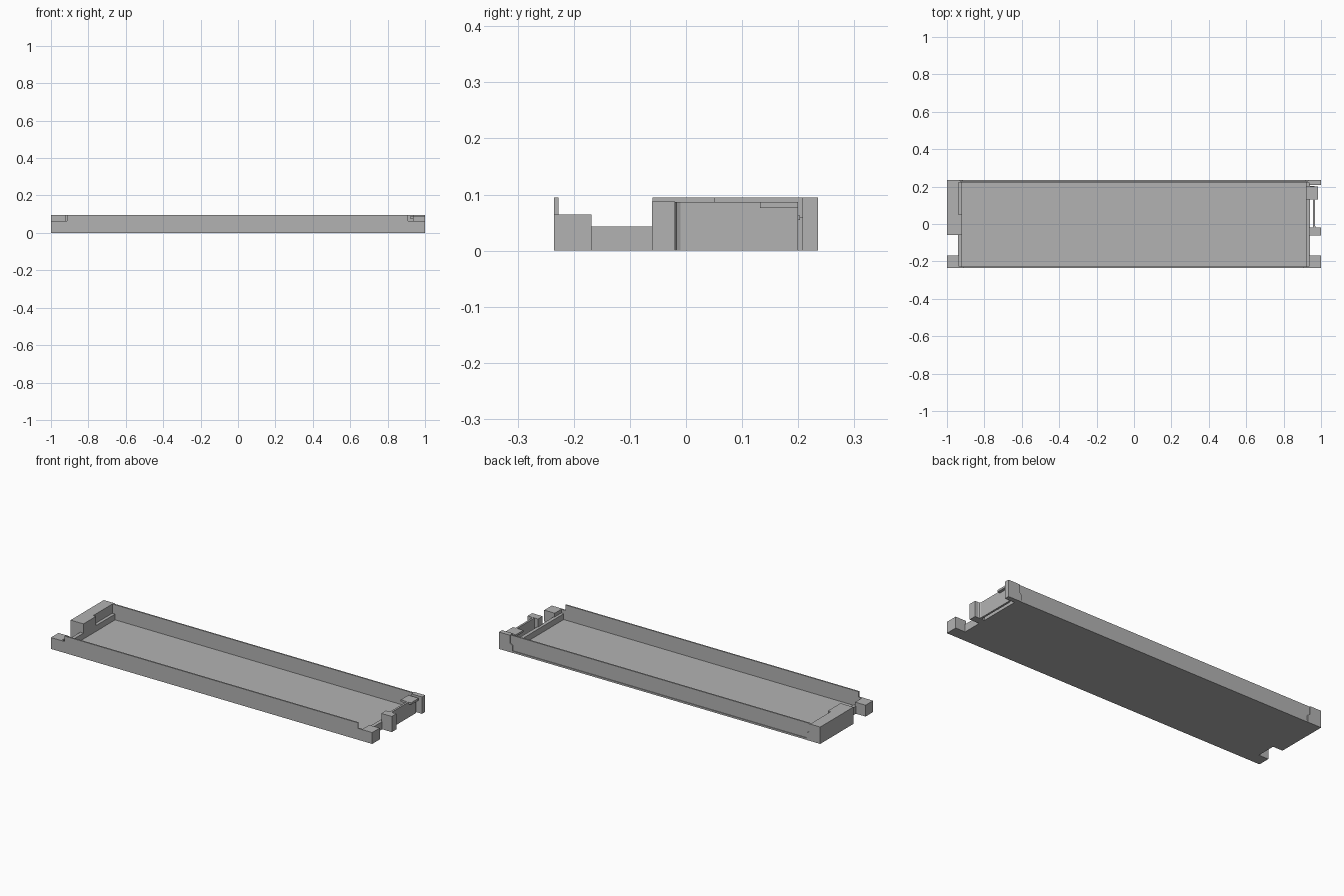
import bpy, bmesh

old = bpy.data.objects.get("Cube")
if old:
    bpy.data.objects.remove(old, do_unlink=True)

grey = bpy.data.materials.new("plain grey")
grey.use_nodes = True
colour = (0.45, 0.45, 0.45, 1)
grey.diffuse_color = colour
grey.node_tree.nodes["Principled BSDF"].inputs["Base Color"].default_value = colour


def prism(name, points, axis, low, high):
    """Extrude a closed profile along an axis (0 = x, 1 = y, 2 = z)."""
    bm = bmesh.new()
    verts = []
    for p in points:
        co = list(p)
        co.insert(axis, low)
        verts.append(bm.verts.new(co))
    face = bm.faces.new(verts)
    moved = bmesh.ops.extrude_face_region(bm, geom=[face])["geom"]
    offset = [0, 0, 0]
    offset[axis] = high - low
    bmesh.ops.translate(bm, vec=offset,
                        verts=[v for v in moved if isinstance(v, bmesh.types.BMVert)])
    bmesh.ops.recalc_face_normals(bm, faces=bm.faces)
    mesh = bpy.data.meshes.new(name)
    bm.to_mesh(mesh)
    bm.free()
    mesh.materials.append(grey)
    obj = bpy.data.objects.new(name, mesh)
    bpy.context.collection.objects.link(obj)
    return obj


def box(name, x, y, z):
    return prism(name, [(x[0], y[0]), (x[1], y[0]), (x[1], y[1]), (x[0], y[1])], 2, *z)


TOP, MID, LOW = 0.095, 0.064, 0.043

# Tray floor and long walls
box("floor", (-0.935, 0.935), (-0.234, 0.234), (0, 0.01))
prism("front_wall",
      [(-0.94, 0), (0.94, 0), (0.94, MID), (0.91, MID), (0.91, TOP),
       (-0.915, TOP), (-0.915, MID), (-0.94, MID)], 1, -0.235, -0.227)
box("back_wall", (-0.94, 0.94), (0.222, 0.23), (0.005, TOP))

# Low end walls and front corner blocks
for side, name in ((-1, "right"), (1, "left")):
    xs = sorted((side * 0.94, side * 0.92))
    box(name + "_end_wall", xs, (-0.23, 0.228), (0, LOW))
    xs = sorted((side * 1.0, side * 0.935))
    box(name + "_front_corner", xs, (-0.235, -0.168), (0, MID))

# Big end block with an inner step
box("right_end_block", (-1, -0.937), (-0.06, 0.235), (0, TOP))
box("right_block_step", (-0.94, -0.92), (-0.06, 0.052), (0.04, TOP))
prism("right_back_flange",
      [(-0.94, 0), (-0.915, 0), (-0.915, 0.04), (-0.93, 0.05), (-0.93, TOP), (-0.94, TOP)],
      1, 0.224, 0.235)

# Back corner post with its flange
box("left_back_post", (0.935, 1), (0.208, 0.235), (0, TOP))
prism("left_back_flange",
      [(0.94, 0), (0.915, 0), (0.915, 0.04), (0.93, 0.05), (0.93, TOP), (0.94, TOP)],
      1, 0.224, 0.235)
box("left_wall_rib", (0.92, 0.94), (0.192, 0.225), (0, 0.06))

# Latch: post, springy plate with a small fillet, and hook
box("latch_post", (0.935, 1), (-0.061, -0.02), (0, 0.088))
prism("latch_plate",
      [(0.958, -0.025), (0.98, -0.025), (0.98, -0.02), (0.973, -0.017),
       (0.969, -0.01), (0.969, 0.2), (0.958, 0.2)], 2, 0, 0.087)
box("latch_hook", (0.92, 0.985), (0.132, 0.2), (0.076, 0.087))
box("latch_catch", (0.92, 0.965), (0.192, 0.203), (0.055, 0.063))
